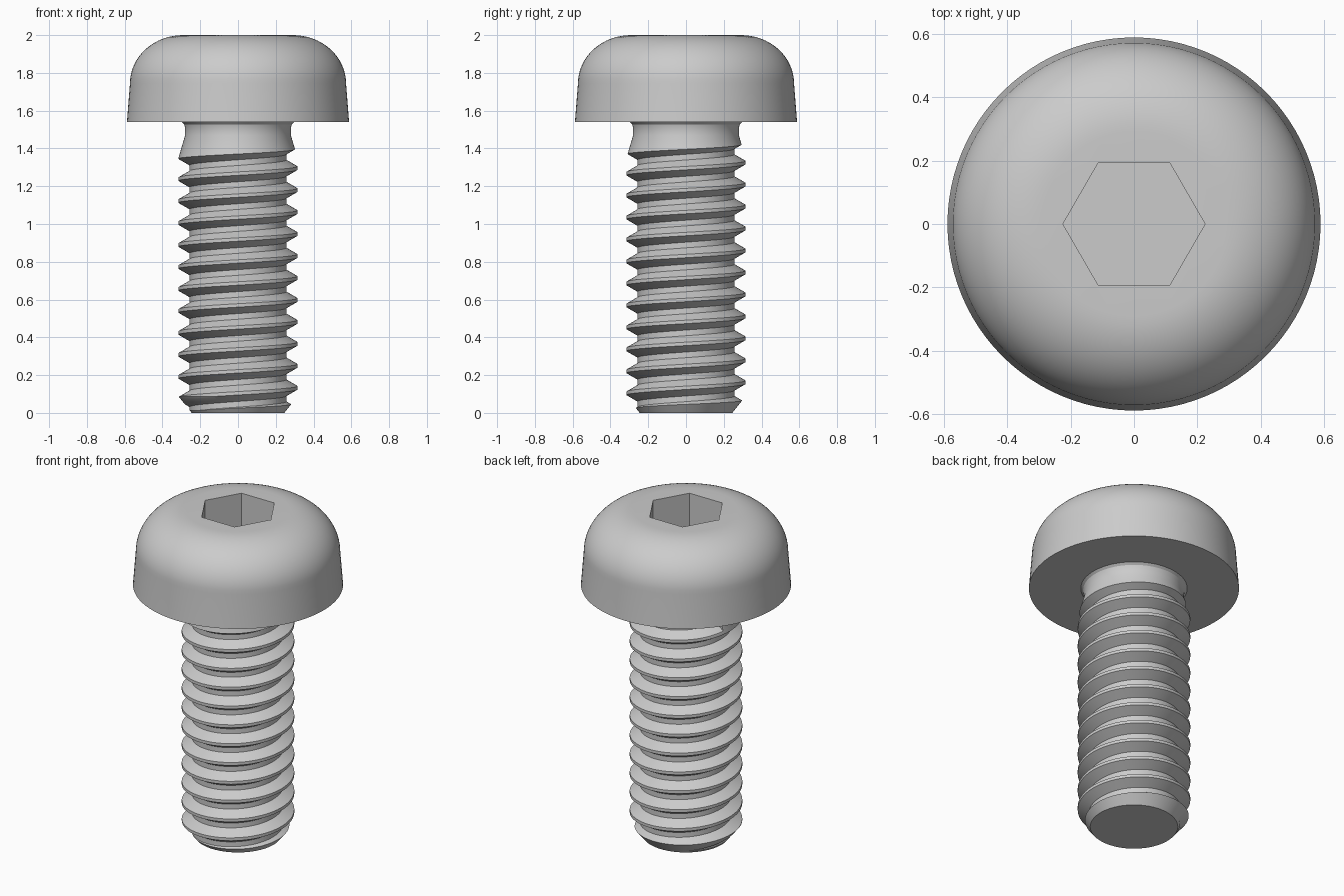
import bpy, bmesh, math
from math import cos, sin, pi, tau

if "Cube" in bpy.data.objects:
    bpy.data.objects.remove(bpy.data.objects["Cube"])

SEG = 96            # segments around the axis
PITCH = 0.1163      # rise of the thread per turn
CREST, ROOT = 0.315, 0.256

steel = bpy.data.materials.new("plain grey steel")
steel.use_nodes = True
grey = (0.6, 0.6, 0.6, 1)
steel.diffuse_color = grey
steel.node_tree.nodes["Principled BSDF"].inputs["Base Color"].default_value = grey


def make_object(name, bm):
    bmesh.ops.recalc_face_normals(bm, faces=bm.faces[:])
    mesh = bpy.data.meshes.new(name)
    bm.to_mesh(mesh)
    bm.free()
    mesh.materials.append(steel)
    obj = bpy.data.objects.new(name, mesh)
    bpy.context.collection.objects.link(obj)
    return obj


def sweep(name, rings, closed):
    """Skin a list of rings; either close the loop or cap both ends."""
    bm = bmesh.new()
    loops = [[bm.verts.new(p) for p in ring] for ring in rings]
    n = len(loops[0])
    for a, b in zip(loops, loops[1:]):
        for i in range(n):
            j = (i + 1) % n
            bm.faces.new((a[i], a[j], b[j], b[i]))
    bm.faces.new(loops[0])
    bm.faces.new(loops[-1])
    if closed:
        bmesh.ops.triangulate(bm, faces=bm.faces[:])
    return make_object(name, bm)


def circle(r, z, n=SEG):
    return [(r * cos(tau * i / n), r * sin(tau * i / n), z) for i in range(n)]


def cut(target, cutter):
    mod = target.modifiers.new("cut", 'BOOLEAN')
    mod.operation = 'DIFFERENCE'
    mod.solver = 'EXACT'
    mod.object = cutter
    bpy.context.view_layer.objects.active = target
    bpy.ops.object.modifier_apply(modifier=mod.name)
    bpy.data.objects.remove(cutter)


# Turned body: chamfered tip, shank, flared neck, fillet, head
profile = [(0.245, 0), (CREST, 0.0875), (CREST, 1.35), (0.28, 1.47),
           (0.28, 1.51), (0.285, 1.528), (0.298, 1.54), (0.588, 1.54)]
for i in range(17):
    a = pi / 2 * i / 16
    profile.append((0.29 + 0.282 * cos(a), 1.745 + 0.255 * sin(a)))
screw = sweep("socket_head_screw", [circle(r, z) for r, z in profile], False)

# Helical thread groove with sloping flanks
OUTER = CREST + 0.005
root_half = 0.015
outer_half = root_half + (OUTER - ROOT) * math.tan(pi / 6)
section = [(ROOT, -root_half), (OUTER, -outer_half),
           (OUTER, outer_half), (ROOT, root_half)]
rings = []
for i in range(int(-2.5 * SEG), int(10.46 * SEG) + 1):
    turn = (i + 0.5) / SEG
    a = tau * turn
    mid = 0.191 + PITCH * turn
    rings.append([(r * cos(a), r * sin(a), mid + dz) for r, dz in section])
cut(screw, sweep("thread_cutter", rings, True))

# Hexagonal drive socket
cut(screw, sweep("socket_cutter", [circle(0.224, 1.7, 6), circle(0.224, 2.1, 6)], False))

# Smooth turned surfaces, crisp edges
bpy.ops.object.select_all(action='DESELECT')
screw.select_set(True)
bpy.context.view_layer.objects.active = screw
bpy.ops.object.shade_smooth_by_angle(angle=math.radians(25))
